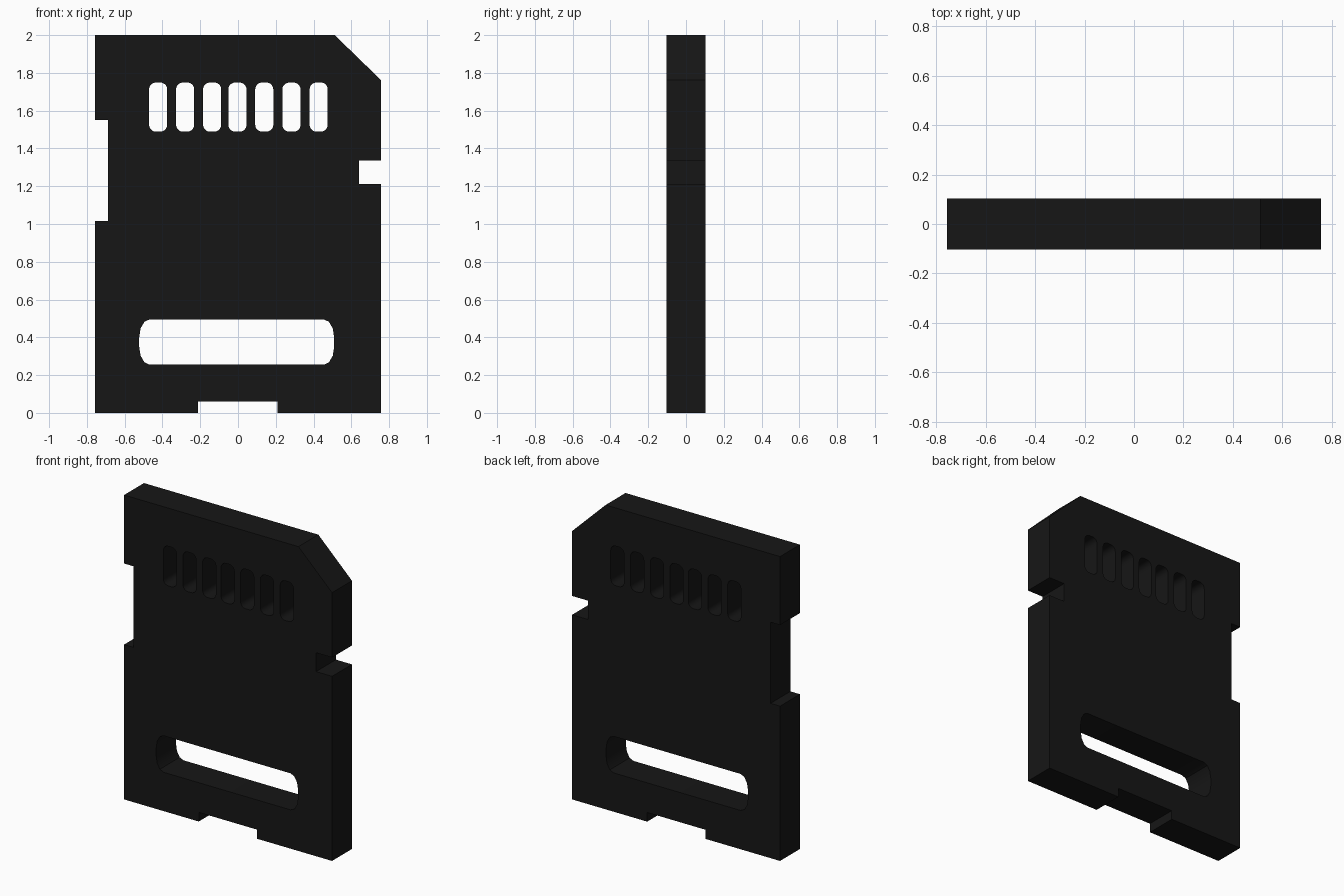
import bpy, bmesh
from math import pi, sin, cos

if "Cube" in bpy.data.objects:
    bpy.data.objects.remove(bpy.data.objects["Cube"])

HALF_Y = 0.103


def rounded_slot(cx, cz, hw, hh, rx, rz, steps):
    """Closed loop for a slot with elliptical corners."""
    pts = []
    for q, (sx, sz) in enumerate(((1, 1), (-1, 1), (-1, -1), (1, -1))):
        for i in range(steps + 1):
            a = pi / 2 * (q + i / steps)
            pts.append((cx + sx * (hw - rx) + rx * cos(a),
                        cz + sz * (hh - rz) + rz * sin(a)))
    return pts


# Card outline with clipped corner, two side notches and a bottom notch
outline = [
    (-0.756, 0), (-0.213, 0), (-0.213, 0.06), (0.21, 0.06), (0.21, 0),
    (0.756, 0), (0.756, 1.213), (0.64, 1.213), (0.64, 1.337), (0.756, 1.337),
    (0.756, 1.763), (0.512, 2), (-0.756, 2), (-0.756, 1.55),
    (-0.687, 1.55), (-0.687, 1.017), (-0.756, 1.017),
]

# Through slots: one wide label slot and a row of seven contact slots
loops = [outline, rounded_slot(-0.007, 0.375, 0.516, 0.12, 0.055, 0.095, 3)]
for cx in (-0.423, -0.28, -0.137, -0.003, 0.139, 0.283, 0.427):
    loops.append(rounded_slot(cx, 1.619, 0.048, 0.13, 0.036, 0.036, 5))

# Filled, extruded profile
curve = bpy.data.curves.new("card_profile", 'CURVE')
curve.dimensions = '2D'
curve.fill_mode = 'BOTH'
curve.extrude = HALF_Y
for pts in loops:
    spline = curve.splines.new('POLY')
    spline.points.add(len(pts) - 1)
    for p, (x, z) in zip(spline.points, pts):
        p.co = (x, z, 0, 1)
    spline.use_cyclic_u = True

card = bpy.data.objects.new("memory_card_body", curve)
bpy.context.collection.objects.link(card)
card.rotation_euler = (pi / 2, 0, 0)
bpy.context.view_layer.objects.active = card
card.select_set(True)
bpy.ops.object.convert(target='MESH')
card = bpy.context.object
bpy.ops.object.transform_apply(rotation=True)

# Weld caps to walls
bm = bmesh.new()
bm.from_mesh(card.data)
bmesh.ops.remove_doubles(bm, verts=bm.verts, dist=0.0005)
bmesh.ops.recalc_face_normals(bm, faces=bm.faces)
bm.to_mesh(card.data)
bm.free()
bpy.ops.object.shade_smooth_by_angle()

# Black plastic
mat = bpy.data.materials.new("black_plastic")
mat.diffuse_color = (0.008, 0.008, 0.008, 1)
mat.use_nodes = True
mat.node_tree.nodes["Principled BSDF"].inputs["Base Color"].default_value = mat.diffuse_color
card.data.materials.clear()
card.data.materials.append(mat)
